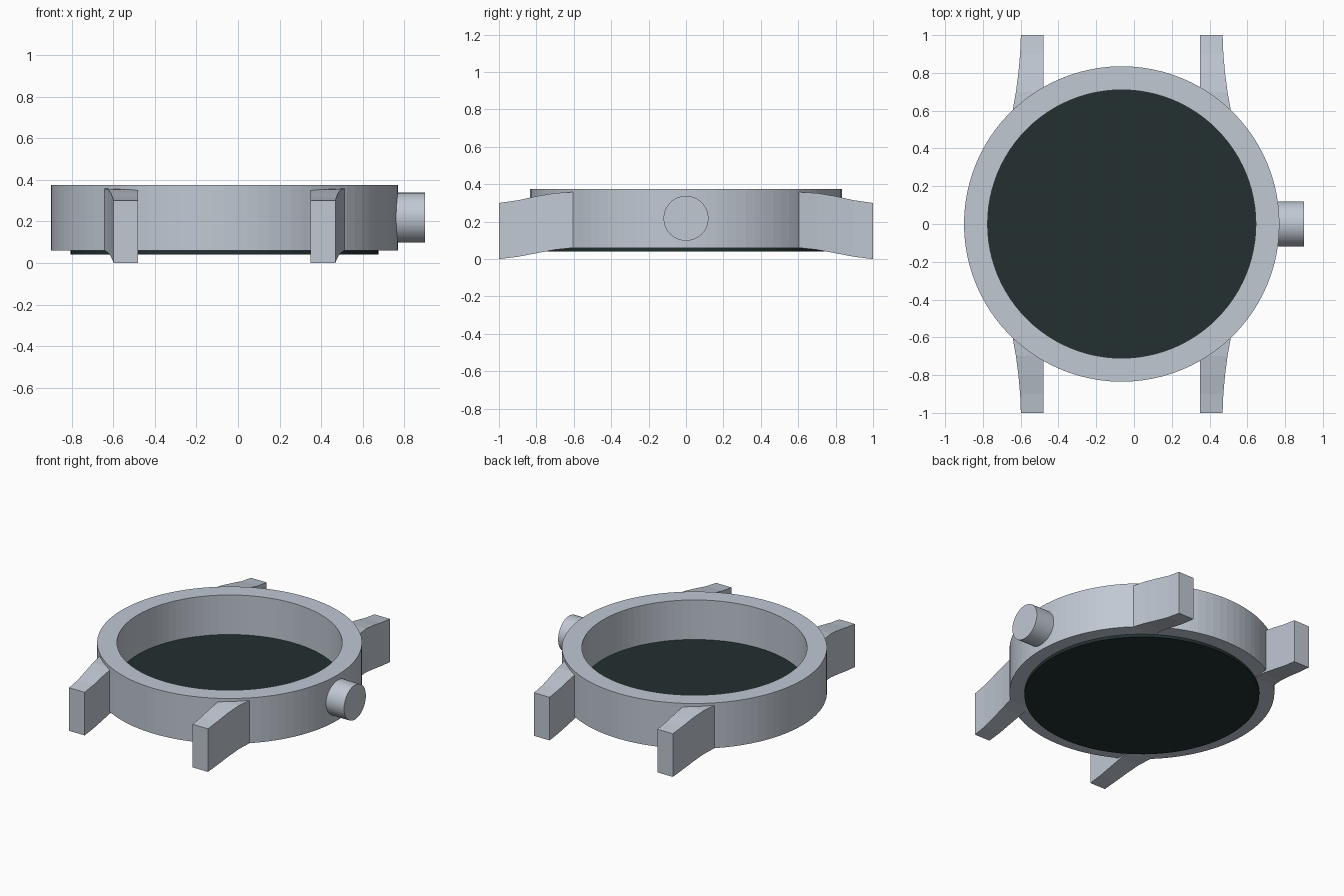
import bpy, bmesh, math
from mathutils import Matrix

if "Cube" in bpy.data.objects:
    bpy.data.objects.remove(bpy.data.objects["Cube"])

CX = -0.065      # centre line of the case
SEGMENTS = 96


def material(name, color):
    mat = bpy.data.materials.new(name)
    mat.use_nodes = True
    mat.diffuse_color = color
    mat.node_tree.nodes["Principled BSDF"].inputs["Base Color"].default_value = color
    return mat


steel = material("brushed steel", (0.53, 0.58, 0.65, 1))
dark = material("dark green black", (0.017, 0.029, 0.029, 1))


def finish(name, bm, mat):
    bmesh.ops.remove_doubles(bm, verts=bm.verts, dist=1e-5)
    bmesh.ops.recalc_face_normals(bm, faces=bm.faces)
    mesh = bpy.data.meshes.new(name)
    bm.to_mesh(mesh)
    bm.free()
    mesh.materials.append(mat)
    obj = bpy.data.objects.new(name, mesh)
    bpy.context.collection.objects.link(obj)
    return obj


def lathe(name, profile, mat, closed):
    """Spin an (r, z) profile around the case axis."""
    bm = bmesh.new()
    verts = [bm.verts.new((r, 0, z)) for r, z in profile]
    edges = [bm.edges.new(pair) for pair in zip(verts, verts[1:])]
    if closed:
        edges.append(bm.edges.new((verts[-1], verts[0])))
    bmesh.ops.spin(bm, geom=verts + edges, cent=(0, 0, 0), axis=(0, 0, 1),
                   angle=math.tau, steps=SEGMENTS, use_duplicate=False)
    obj = finish(name, bm, mat)
    obj.location.x = CX
    return obj


# Case ring
lathe("case_ring", [(0.71, 0.06), (0.835, 0.06), (0.835, 0.375), (0.71, 0.375)],
      steel, True)

# Case back, rising inside the ring as its floor
lathe("case_back", [(0, 0.04), (0.74, 0.04), (0.74, 0.06), (0.712, 0.06),
                    (0.712, 0.10), (0, 0.10)], dark, False)

# Crown
bm = bmesh.new()
bmesh.ops.create_cone(bm, cap_ends=True, segments=64, radius1=0.12, radius2=0.12,
                      depth=0.16, matrix=Matrix.Rotation(math.pi / 2, 4, "Y"))
finish("crown", bm, steel).location = (0.82, 0, 0.218)

# Lug sections from case to tip: y, outer x, bottom z, top z
LUG = [(0.605, 0.577, 0.06, 0.358), (0.7, 0.56, 0.05, 0.353),
       (0.8, 0.547, 0.031, 0.336), (0.9, 0.538, 0.012, 0.314),
       (1.0, 0.534, 0.0, 0.30)]
INNER = 0.415


def lug(name, sx, sy):
    bm = bmesh.new()
    rings = []
    for y, outer, low, high in LUG:
        corners = [(INNER, low), (outer, low), (outer, high), (INNER, high)]
        rings.append([bm.verts.new((CX + sx * x, sy * y, z)) for x, z in corners])
    for a, b in zip(rings, rings[1:]):
        for i in range(4):
            j = (i + 1) % 4
            bm.faces.new((a[i], a[j], b[j], b[i]))
    bm.faces.new(rings[0])
    bm.faces.new(rings[-1])
    finish(name, bm, steel)


for side, sx in (("left", 1), ("right", -1)):
    for end, sy in (("front", -1), ("back", 1)):
        lug(f"{end}_{side}_lug", sx, sy)
